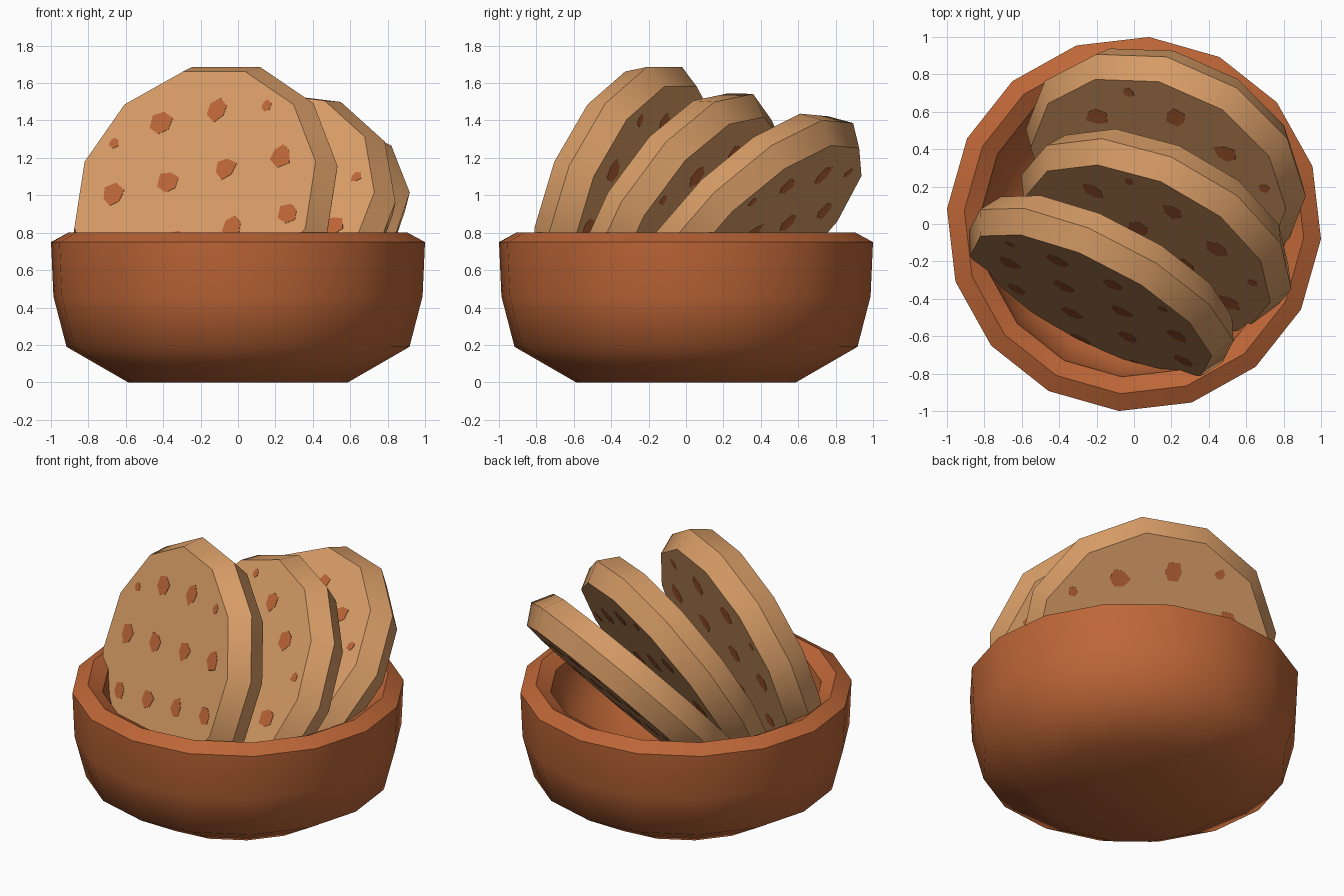
import bpy, bmesh, math, random
from mathutils import Vector, Matrix

if "Cube" in bpy.data.objects:
    bpy.data.objects.remove(bpy.data.objects["Cube"])

random.seed(4)


def material(name, col):
    m = bpy.data.materials.new(name)
    m.diffuse_color = (*col, 1)
    m.use_nodes = True
    m.node_tree.nodes["Principled BSDF"].inputs["Base Color"].default_value = m.diffuse_color
    return m


BROWN = material("reddish brown", (0.51, 0.132, 0.038))
BISCUIT = material("biscuit tan", (0.69, 0.338, 0.135))


def make_object(name, bm, mat, angle=None):
    me = bpy.data.meshes.new(name)
    bm.to_mesh(me)
    bm.free()
    me.materials.append(mat)
    ob = bpy.data.objects.new(name, me)
    bpy.context.collection.objects.link(ob)
    if angle:
        bpy.ops.object.select_all(action='DESELECT')
        ob.select_set(True)
        bpy.context.view_layer.objects.active = ob
        bpy.ops.object.shade_smooth_by_angle(angle=math.radians(angle))
    return ob


def lathe(profile, sides, phase):
    """Rings of (radius, height) joined into a closed turned shape."""
    bm = bmesh.new()
    rings = []
    for r, z in profile:
        rings.append([bm.verts.new((r * math.cos(phase + 2 * math.pi * i / sides),
                                    r * math.sin(phase + 2 * math.pi * i / sides), z))
                      for i in range(sides)])
    for a, b in zip(rings, rings[1:]):
        for i in range(sides):
            j = (i + 1) % sides
            bm.faces.new((a[i], a[j], b[j], b[i]))
    bm.faces.new(rings[0])
    bm.faces.new(rings[-1])
    bmesh.ops.recalc_face_normals(bm, faces=bm.faces)
    return bm


# Bowl: outer wall, ridged rim, inner wall and floor
bowl = [(0.59, 0), (0.92, 0.19), (0.99, 0.46), (1.003, 0.75), (0.91, 0.80),
        (0.82, 0.75), (0.80, 0.62), (0.71, 0.46), (0.48, 0.30)]
make_object("bowl", lathe(bowl, 16, math.radians(-4.6)), BROWN, 50)

# Cookies: front face centre, direction that face looks in, spin in its plane
R, RIM, T = 0.72, 0.79, 0.25
cookies = [("front", (-0.23, -0.437, 1.003), (-0.436, -0.841, 0.32), 0),
           ("middle", (0.07, -0.14, 0.93), (-0.39, -0.77, 0.505), -37),
           ("back", (0.13, 0.245, 0.92), (-0.32, -0.66, 0.68), -27)]


def chips():
    """Slanted grid of small thin spots on both faces of a cookie."""
    bm = bmesh.new()
    for i in range(-4, 5):
        for j in range(-4, 5):
            s = -0.17 + 0.325 * i - 0.10 * j
            t = 0.074 + 0.075 * i + 0.33 * j
            d = math.hypot(s, t)
            if d > 0.72:
                continue
            size = 0.062
            if d > 0.62:        # small cut-off spots close to the rim
                size = 0.03
                s, t = s * 0.61 / d, t * 0.61 / d
            shape = [size * random.uniform(0.8, 1.2) for _ in range(6)]
            for z0, z1 in ((-0.002, 0.002), (-T + 0.002, -T - 0.002)):
                rings = [[bm.verts.new((s + q * math.cos(k * math.pi / 3 + 0.4),
                                        t + q * math.sin(k * math.pi / 3 + 0.4), z))
                          for k, q in enumerate(shape)] for z in (z0, z1)]
                bm.faces.new(rings[0])
                bm.faces.new(rings[1])
                for k in range(6):
                    m = (k + 1) % 6
                    bm.faces.new((rings[0][k], rings[0][m], rings[1][m], rings[1][k]))
    bmesh.ops.recalc_face_normals(bm, faces=bm.faces)
    return bm


for name, centre, normal, spin in cookies:
    n = Vector(normal).normalized()
    e = Vector((0, 0, 1)).cross(n).normalized()
    u = n.cross(e)
    frame = Matrix((e, u, n)).transposed().to_4x4()
    frame.translation = Vector(centre)
    frame = frame @ Matrix.Rotation(math.radians(spin), 4, 'Z')
    body = lathe([(R, 0), (RIM, -T / 2), (R, -T)], 12, math.radians(15))
    make_object(name + "_cookie", body, BISCUIT, 35).matrix_world = frame
    make_object(name + "_cookie_chips", chips(), BROWN).matrix_world = frame
